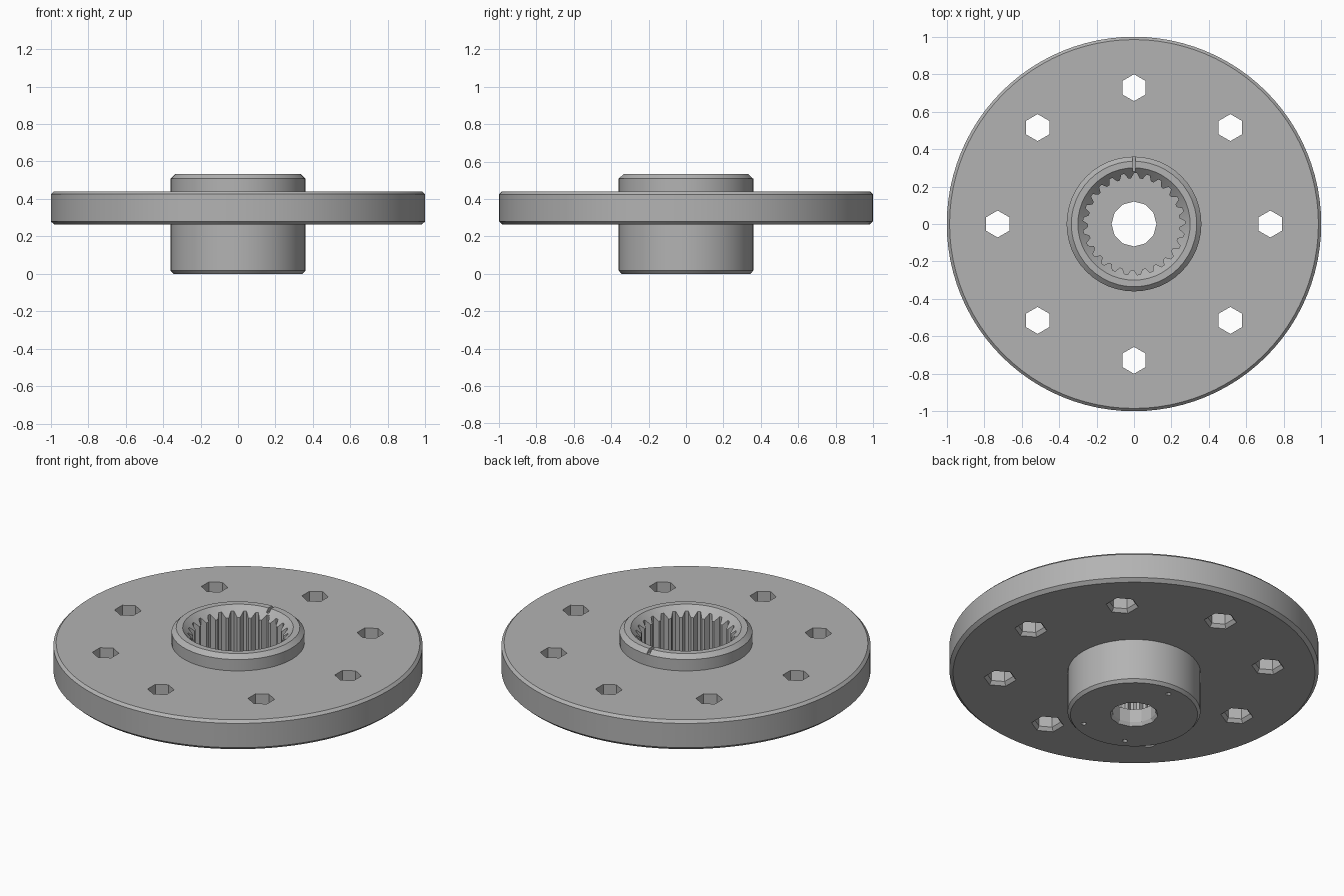
import bpy, bmesh
from math import sin, cos, pi, radians

cube = bpy.data.objects.get("Cube")
if cube:
    bpy.data.objects.remove(cube)

metal = bpy.data.materials.new("grey metal")
metal.use_nodes = True
GREY = (0.45, 0.45, 0.45, 1)
metal.diffuse_color = GREY
metal.node_tree.nodes["Principled BSDF"].inputs["Base Color"].default_value = GREY


def circle(count, turn=0.0):
    """Unit outline with evenly spaced corners."""
    return [(cos(turn + 2 * pi * i / count), sin(turn + 2 * pi * i / count)) for i in range(count)]


def stack(name, outline, levels, at=(0, 0)):
    """Solid through scaled copies of an outline; levels are (radius, height), bottom up."""
    bm = bmesh.new()
    rings = [[bm.verts.new((at[0] + r * x, at[1] + r * y, z)) for x, y in outline] for r, z in levels]
    n = len(outline)
    for low, high in zip(rings, rings[1:]):
        for i in range(n):
            j = (i + 1) % n
            bm.faces.new((low[i], low[j], high[j], high[i]))
    bm.faces.new(rings[0][::-1])
    bm.faces.new(rings[-1])
    mesh = bpy.data.meshes.new(name)
    bm.to_mesh(mesh)
    bm.free()
    obj = bpy.data.objects.new(name, mesh)
    bpy.context.collection.objects.link(obj)
    obj.data.materials.append(metal)
    return obj


def combine(target, tool, operation):
    """Apply a boolean and remove the tool object."""
    mod = target.modifiers.new("boolean", "BOOLEAN")
    mod.operation = operation
    mod.solver = "EXACT"
    mod.object = tool
    bpy.context.view_layer.objects.active = target
    bpy.ops.object.modifier_apply(modifier=mod.name)
    bpy.data.objects.remove(tool)


# Chamfered flange disc and the hub running through it
horn = stack("splined_disc_horn", circle(96),
             [(0.98, 0.262), (1, 0.28), (1, 0.425), (0.985, 0.44)])
hub = stack("hub", circle(48),
            [(0.345, 0), (0.36, 0.017), (0.36, 0.508), (0.335, 0.532)])
combine(horn, hub, "UNION")

# Bolt circle of hexagonal holes, countersunk underneath
hexagon = circle(6, pi / 2)
for k in range(8):
    a = k * pi / 4
    hole = stack("bolt_hole", hexagon, [(0.105, 0.242), (0.072, 0.282), (0.072, 0.5)],
                 (0.728 * cos(a), 0.728 * sin(a)))
    combine(horn, hole, "DIFFERENCE")

# Toothed socket: crest, crest, root, root around each tooth
teeth = 25
outline = []
for i, (x, y) in enumerate(circle(teeth * 4)):
    r = 0.272 if i % 4 < 2 else 0.245
    outline.append((r * x, r * y))
combine(horn, stack("socket", outline, [(1, 0.1), (1, 0.6)]), "DIFFERENCE")

# Tapered lead-in, then the screw hole through the floor
combine(horn, stack("lead_in", circle(48), [(0.23, 0.462), (0.34, 0.572)]), "DIFFERENCE")
combine(horn, stack("screw_hole", circle(12),
                    [(0.14, -0.02), (0.12, 0.02), (0.12, 0.2)]), "DIFFERENCE")

# Alignment notch across the top rim
square = [(-0.2, -1), (0.2, -1), (0.2, 1), (-0.2, 1)]
combine(horn, stack("notch", square, [(0.045, 0.508), (0.045, 0.6)], (0, 0.325)), "DIFFERENCE")

# Small index dimples under the hub
for angle in (90, -60, -120):
    a = radians(angle)
    dimple = stack("dimple", circle(6), [(0.015, -0.02), (0.015, 0.03)],
                   (0.29 * cos(a), 0.29 * sin(a)))
    combine(horn, dimple, "DIFFERENCE")

bpy.ops.object.select_all(action="DESELECT")
horn.select_set(True)
bpy.context.view_layer.objects.active = horn
bpy.ops.object.shade_smooth_by_angle(angle=radians(20))
